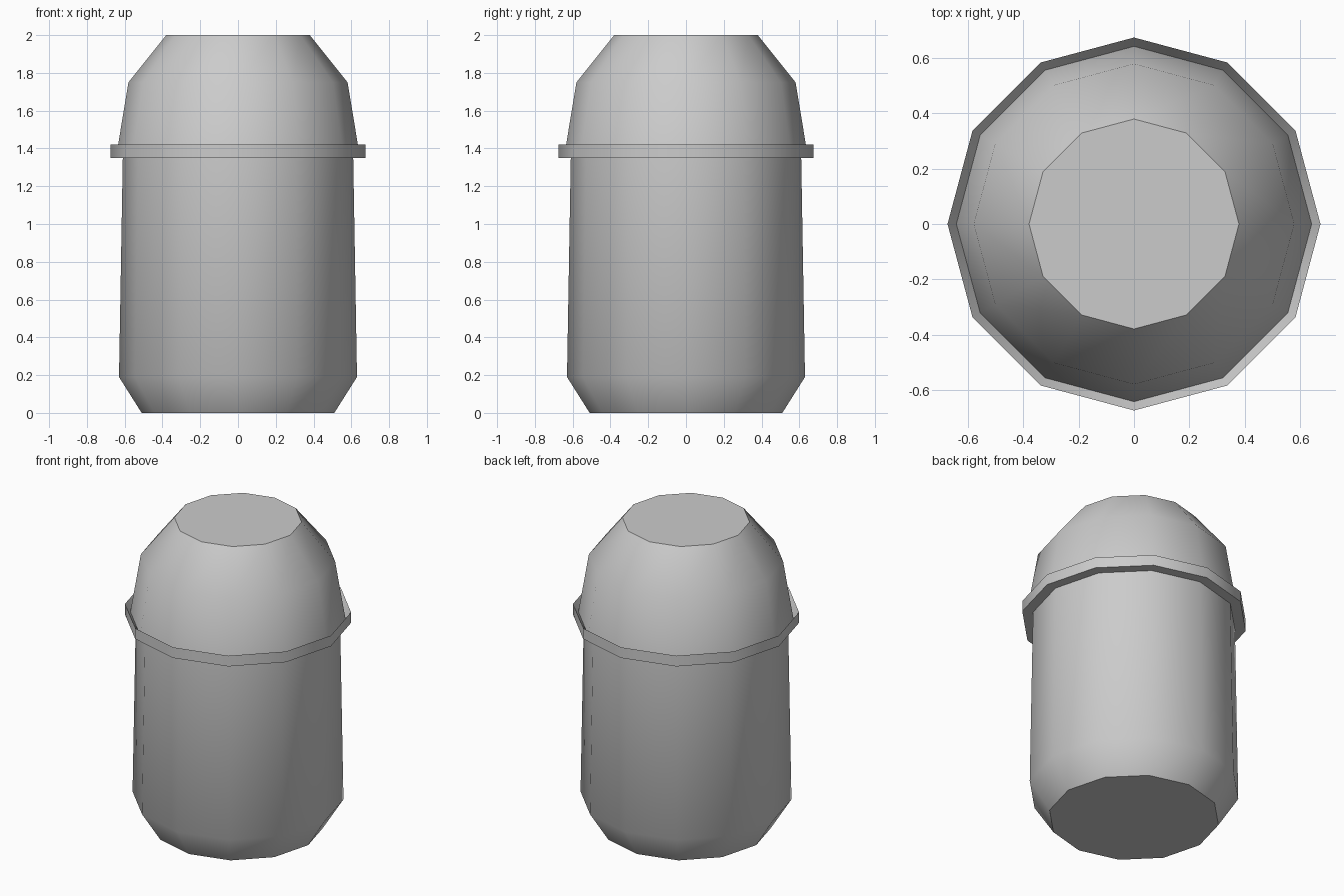
import bpy, bmesh, math

if "Cube" in bpy.data.objects:
    bpy.data.objects.remove(bpy.data.objects["Cube"])

SIDES = 12


def lathe(name, profile, cap_bottom=False, cap_top=False):
    """Spin an (r, z) profile into a 12-sided shell."""
    bm = bmesh.new()
    rings = []
    for r, z in profile:
        rings.append([bm.verts.new((r * math.cos(a), r * math.sin(a), z))
                      for a in (2 * math.pi * i / SIDES for i in range(SIDES))])
    for lo, hi in zip(rings, rings[1:]):
        for i in range(SIDES):
            j = (i + 1) % SIDES
            bm.faces.new((lo[i], lo[j], hi[j], hi[i]))
    if cap_bottom:
        bm.faces.new(rings[0][::-1])
    if cap_top:
        bm.faces.new(rings[-1])
    mesh = bpy.data.meshes.new(name)
    bm.to_mesh(mesh)
    bm.free()
    ob = bpy.data.objects.new(name, mesh)
    bpy.context.collection.objects.link(ob)
    bpy.ops.object.select_all(action='DESELECT')
    ob.select_set(True)
    bpy.context.view_layer.objects.active = ob
    bpy.ops.object.shade_smooth_by_angle(angle=math.radians(40))
    return ob


# Container body with chamfered foot
lathe("body", [(0.51, 0), (0.63, 0.19), (0.61, 1.35)], cap_bottom=True)

# Collar: flat underside, outer band, inner side sloping down to the lid
lathe("collar", [(0.61, 1.35), (0.675, 1.35), (0.675, 1.42), (0.643, 1.37)])

# Domed lid with flat top
lathe("lid", [(0.643, 1.37), (0.58, 1.75), (0.38, 2.0)], cap_top=True)
